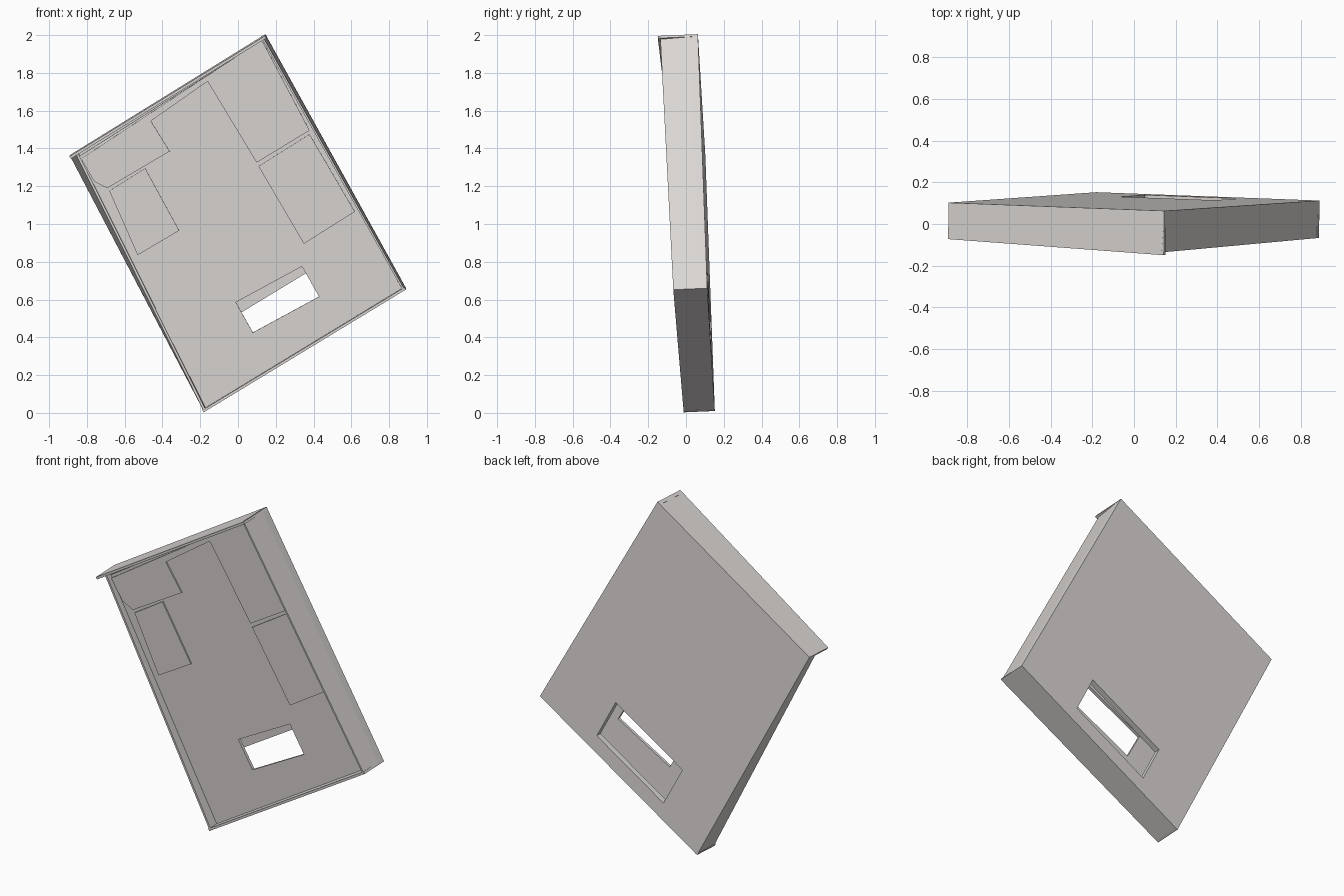
import bpy, bmesh
from mathutils import Vector

if "Cube" in bpy.data.objects:
    bpy.data.objects.remove(bpy.data.objects["Cube"])

mat = bpy.data.materials.new("warm grey")
mat.diffuse_color = (0.70, 0.67, 0.655, 1)
mat.use_nodes = True
mat.node_tree.nodes["Principled BSDF"].inputs["Base Color"].default_value = mat.diffuse_color

# The panel leans in space: back plane y = 0.153 + SX*(x+0.18) + SZ*z
SX, SZ = -0.0113, -0.043
N = Vector((SX, -1, SZ)).normalized()


def pt(x, z, d):
    """Point seen at (x, z), lying d in front of the back plane."""
    return Vector((x, 0.153 + SX * (x + 0.18) + SZ * z, z)) + N * d


def make(name, verts, faces):
    bm = bmesh.new()
    vs = [bm.verts.new(v) for v in verts]
    for f in faces:
        bm.faces.new([vs[i] for i in f])
    bmesh.ops.recalc_face_normals(bm, faces=bm.faces)
    me = bpy.data.meshes.new(name)
    bm.to_mesh(me)
    bm.free()
    me.materials.append(mat)
    ob = bpy.data.objects.new(name, me)
    bpy.context.collection.objects.link(ob)
    return ob


def prism(name, outline, d0, d1):
    n = len(outline)
    verts = [pt(x, z, d) for d in (d0, d1) for x, z in outline]
    faces = [list(range(n)), list(range(n, 2 * n))]
    faces += [(i, (i + 1) % n, n + (i + 1) % n, n + i) for i in range(n)]
    make(name, verts, faces)


def holed_plate(name, outer, hole, d0, d1):
    verts = [pt(x, z, d) for d in (d0, d1) for x, z in outer + hole]
    faces = []
    for i in range(4):
        j = (i + 1) % 4
        faces += [(i, j, 4 + j, 4 + i), (8 + i, 8 + j, 12 + j, 12 + i),
                  (i, j, 8 + j, 8 + i), (4 + i, 4 + j, 12 + j, 12 + i)]
    make(name, verts, faces)


def wall(name, p, q, tip, dp, dq, knee=0.045, lean_p=0.0, lean_q=0.0):
    """Thin upright rim from p to q whose outside leans in above the knee."""
    a, b = Vector(p), Vector(q)
    t = (b - a).normalized()
    inw = Vector((-t.y, t.x))
    a2, b2 = a + inw * lean_p, b + inw * lean_q
    ai, bi = a2 + inw * tip, b2 + inw * tip
    verts = [pt(*v, d) for v, d in (
        (a, 0), (b, 0), (bi, 0), (ai, 0),
        (a, knee), (b, knee), (bi, knee), (ai, knee),
        (a2, dp), (b2, dq), (bi, dq), (ai, dp))]
    faces = [(0, 1, 2, 3), (8, 9, 10, 11)]
    for k in (0, 4):
        faces += [(k + i, k + (i + 1) % 4, k + 4 + (i + 1) % 4, k + 4 + i) for i in range(4)]
    make(name, verts, faces)


# Corners in the front view: bottom, right, top, left
C, D, A, B = (-0.18, 0.01), (0.89, 0.66), (0.145, 2.005), (-0.89, 1.365)

# Back plate and front floor, each with its own slot opening
holed_plate("back_plate", [C, D, A, B],
            [(0.052, 0.254), (0.506, 0.53), (0.387, 0.757), (-0.068, 0.481)], 0.0, 0.035)
holed_plate("front_floor", [(-0.17, 0.03), (0.87, 0.66), (0.135, 1.98), (-0.845, 1.36)],
            [(0.08, 0.43), (0.43, 0.62), (0.34, 0.78), (-0.01, 0.59)], 0.09, 0.107)

# Rim walls; the left and right ones lean inward
wall("bottom_wall", C, D, 0.014, 0.165, 0.18)
wall("right_wall", D, A, 0.01, 0.18, 0.2, 0.045, 0.005, 0.012)
wall("top_wall", A, B, 0.014, 0.213, 0.175)
wall("left_wall", B, C, 0.012, 0.14, 0.165, 0.06, 0.035, 0.004)

# Shallow raised sheets on the floor
sheets = {
    "top_sheet": [(-0.83, 1.35), (-0.76, 1.23), (-0.69, 1.195), (-0.36, 1.39), (-0.46, 1.55),
                  (-0.16, 1.76), (0.10, 1.33), (0.38, 1.5), (0.135, 1.965), (0.12, 1.975)],
    "right_sheet": [(0.11, 1.31), (0.35, 0.90), (0.62, 1.07), (0.38, 1.48)],
    "left_sheet": [(-0.68, 1.18), (-0.53, 0.84), (-0.31, 0.97), (-0.49, 1.30)],
}
for name, outline in sheets.items():
    prism(name, outline, 0.1, 0.115)
